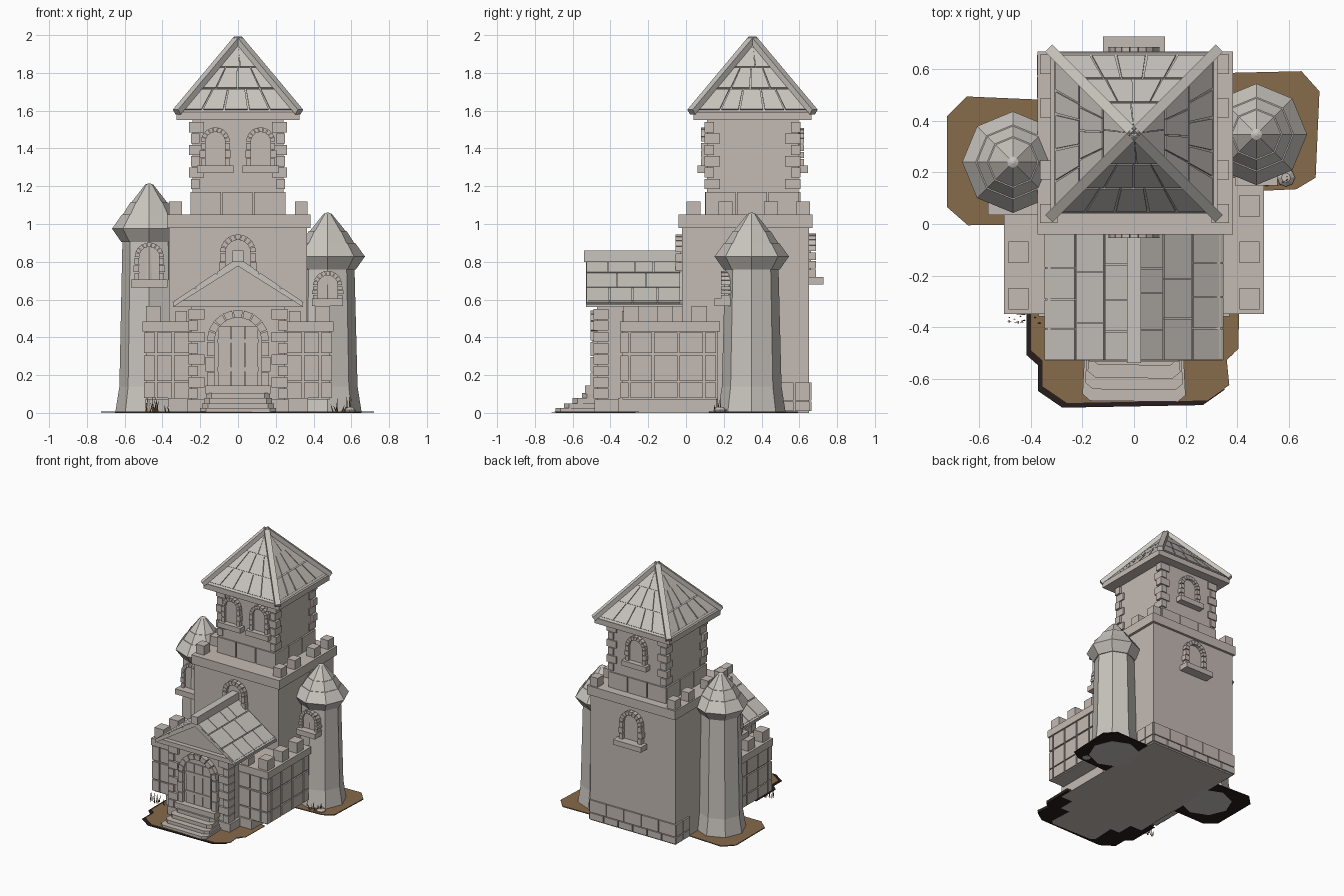
import bpy, bmesh, math, random
from mathutils import Vector

if "Cube" in bpy.data.objects:
    bpy.data.objects.remove(bpy.data.objects["Cube"])

random.seed(4)


def mat(name, col):
    m = bpy.data.materials.new(name)
    m.diffuse_color = (*col, 1)
    m.use_nodes = True
    m.node_tree.nodes["Principled BSDF"].inputs["Base Color"].default_value = m.diffuse_color
    return m


STONE = mat("wall stone", (0.55, 0.49, 0.45))
SLATE = mat("roof stone", (0.58, 0.55, 0.51))
EARTH = mat("brown earth", (0.24, 0.145, 0.07))
SOIL = mat("dark soil", (0.02, 0.012, 0.012))
GRASS = mat("dry grass", (0.13, 0.08, 0.03))


def finish(name, bm, m):
    bmesh.ops.recalc_face_normals(bm, faces=bm.faces)
    me = bpy.data.meshes.new(name)
    bm.to_mesh(me)
    bm.free()
    me.materials.append(m)
    ob = bpy.data.objects.new(name, me)
    bpy.context.collection.objects.link(ob)
    return ob


def loft(bm, rings):
    """Closed solid through rings of equal point count."""
    vs = [[bm.verts.new(p) for p in r] for r in rings]
    n = len(vs[0])
    for a, b in zip(vs, vs[1:]):
        for i in range(n):
            bm.faces.new((a[i], a[(i + 1) % n], b[(i + 1) % n], b[i]))
    bm.faces.new(vs[0][::-1])
    bm.faces.new(vs[-1])


def box(bm, x0, x1, y0, y1, z0, z1):
    loft(bm, [[(x0, y0, z), (x1, y0, z), (x1, y1, z), (x0, y1, z)] for z in (z0, z1)])


def boxes(name, items, m=STONE):
    bm = bmesh.new()
    for b in items:
        box(bm, *b)
    return finish(name, bm, m)


def beam(bm, p, q, w, h):
    p, q = Vector(p), Vector(q)
    d = (q - p).normalized()
    s = d.cross(Vector((0, 0, 1))).normalized() * w
    u = s.cross(d).normalized() * h
    loft(bm, [[c - s - u, c + s - u, c + s + u, c - s + u] for c in (p, q)])


def shingles(bm, a, b, c, d, rows, counts, gap=0.006, thick=0.008):
    """Raised plates in staggered rows on the patch a-b (low) to d-c (high)."""
    a, b, c, d = map(Vector, (a, b, c, d))
    n = (b - a).cross(d - a).normalized()
    for r, k in enumerate(counts):
        t0, t1 = rows[r] + 0.008, rows[r + 1] - 0.008
        cuts = [0] + [(i + random.uniform(-.15, .15)) / k for i in range(1, k)] + [1]
        for u0, u1 in zip(cuts, cuts[1:]):
            q = [a.lerp(b, u).lerp(d.lerp(c, u), t)
                 for u, t in ((u0 + gap, t0), (u1 - gap, t0), (u1 - gap, t1), (u0 + gap, t1))]
            loft(bm, [[p - n * 0.004 for p in q], [p + n * thick for p in q]])


def arch(name, cx, y0, side, zs, zc, r, t, depth, sill=0.02, sill_d=0.07, sill_h=0.04, fill=0.01):
    """Arched opening: jambs, wedge stones, sill and back panel; side -1 faces the front."""
    bm = bmesh.new()

    def prism(pts, d):
        loft(bm, [[(cx + s, y0 + side * e, z) for s, z in pts] for e in (-0.02, d)])
    for sg in (-1, 1):
        n = 3
        for i in range(n):
            za, zb = zs + (zc - zs) * i / n, zs + (zc - zs) * (i + 1) / n - 0.005
            e = 0.006 if i % 2 else 0
            prism([(sg * (r - t), za), (sg * (r + e), za), (sg * (r + e), zb), (sg * (r - t), zb)], depth)
    k = 9
    for i in range(k):
        a, b = math.pi * i / k + 0.02, math.pi * (i + 1) / k - 0.02
        prism([(q * math.cos(w), zc + q * math.sin(w)) for q, w in ((r - t, a), (r, a), (r, b), (r - t, b))], depth)
    ri = r - t + 0.002
    prism([(-ri, zs), (ri, zs)] + [(ri * math.cos(w), zc + ri * math.sin(w))
          for w in [math.pi * i / 10 for i in range(11)]], fill)
    if sill_h:
        w = r + sill
        prism([(-w, zs - sill_h), (w, zs - sill_h), (w, zs), (-w, zs)], sill_d)
    return finish(name, bm, STONE)


# Central keep with overhanging ledge and merlons
boxes("keep_body", [(-.365, .365, -.02, .652, 0, .99)])
boxes("keep_ledge", [(-.375, .385, -.04, .67, .98, 1.05)])
boxes("keep_merlons", [(x - .034, x + .034, y - .037, y + .037, 1.05, 1.12)
                       for x in (-.33, .335) for y in (.04, .21, .45, .62)])
bricks = []
for z0, z1, n in ((0.01, .06, 6), (.066, .16, 5)):
    w = .75 / n
    bricks += [(-.375 + i * w, -.375 + (i + 1) * w - .006, .6, .664, z0, z1) for i in range(n)]
    bricks += [(s * .37 - .007, s * .37 + .007, y, y + .08, z0, z1) for s in (-1, 1) for y in (.49, .576)]
boxes("keep_base_bricks", bricks)
arch("keep_front_window", 0, -.02, -1, .70, .85, .095, .03, .035)
arch("keep_back_window", 0, .652, 1, .72, .855, .095, .03, .035, .025, .075)

# Upper tower with brick course and corner stones
boxes("upper_tower", [(-.24, .24, .11, .595, 1.04, 1.56)])
course = []
for i in range(3):
    a, b = -.25 + i * .167, -.25 + (i + 1) * .167 - .008
    for y0, y1 in ((.1, .13), (.57, .605)):
        course.append((a, b, y0, y1, 1.05, 1.17))
    for s in (-1, 1):
        course.append((s * .24 - .012, s * .24 + .012, a + .352, b + .352, 1.05, 1.17))
boxes("upper_brick_course", course)
quoins = []
for i in range(6):
    z = 1.185 + i * .06
    lx, ly, o = (.06, .04, .02) if i % 2 else (.035, .07, .01)
    for sx in (-1, 1):
        for sy in (-1, 1):
            xs = sorted((sx * (.24 + o), sx * (.24 - lx)))
            ys = sorted((.352 + sy * (.243 + .01), .352 + sy * (.243 - ly)))
            quoins.append((*xs, *ys, z, z + .054))
boxes("upper_corner_stones", quoins)
for x in (-.12, .12):
    arch("upper_front_window", x, .11, -1, 1.31, 1.435, .077, .025, .03, .02, .05)
arch("upper_back_window", 0, .595, 1, 1.31, 1.425, .085, .027, .03, .02, .05)

# Pyramid roof with eaves, hip beams and shingles
boxes("roof_eaves", [(-.325, .325, .04, .665, 1.55, 1.592)])
bm = bmesh.new()
H, cy = .31, .352
base = [(-H, cy - H, 1.59), (H, cy - H, 1.59), (H, cy + H, 1.59), (-H, cy + H, 1.59)]
top = (0, cy, 1.965)
loft(bm, [base, [(x * .01, cy + (y - cy) * .01, 1.965) for x, y, z in base]])
for i in range(4):
    shingles(bm, base[i], base[(i + 1) % 4], top, top, (0.03, .33, .63, .95), (5, 4, 2), .008)
finish("main_roof", bm, SLATE)
bm = bmesh.new()
for x, y, z in base:
    beam(bm, (x * 1.045, cy + (y - cy) * 1.045, 1.593), (0, cy, 1.98), .02, .016)
finish("roof_hip_beams", bm, SLATE)

# Front hall with gable
boxes("hall_body", [(-.25, .25, -.47, 0, 0, .57), (-.37, .37, -.36, .1, 0, .08), (-.27, .27, -.485, -.3, 0, .07)])
boxes("hall_eaves", [(-.335, .335, -.52, -.02, .56, .595)])
bm = bmesh.new()
loft(bm, [[(-.32, y, .59), (.32, y, .59), (0, y, .8)] for y in (-.485, -.02)])
finish("hall_gable", bm, STONE)
bm = bmesh.new()
for s in (-1, 1):
    lo, hi = (s * .345, .575), (0, .812)
    prof = [lo, hi, (0, hi[1] - .035), (s * .345, .56)]
    loft(bm, [[(x, y, z) for x, z in prof] for y in (-.53, -.02)])
    p = [(s * .345, -.53, .577), (s * .345, -.03, .577), (0, -.03, .812), (0, -.53, .812)]
    if s < 0:
        p = [p[1], p[0], p[3], p[2]]
    shingles(bm, *p, (0.0, .35, .68, .98), (4, 3, 4), .004)
finish("hall_roof", bm, SLATE)
boxes("hall_ridge", [(-.028, .028, -.54, -.02, .8, .86)], SLATE)
q = []
for i in range(8):
    z, w = .075 + i * .06, .085 if i % 2 else .05
    for s in (-1, 1):
        q.append((*sorted((s * .262, s * (.262 - w))), -.49, -.41, z, z + .054))
boxes("hall_corner_stones", q)

# Door, threshold and steps
arch("door_arch", 0, -.47, -1, .14, .38, .165, .04, .035, sill_h=0)
boxes("door_planks", [(x - .034, x + .034, -.488, -.46, .145, .46) for x in (-.072, 0, .072)]
      + [(-.108, .108, -.494, -.46, z, z + .022) for z in (.22, .37)])
boxes("threshold", [(-.172, .172, -.535, -.46, .1, .145)])
bm = bmesh.new()
for w, y, z in ((.2, -.69, .025), (.19, -.645, .05), (.18, -.6, .078), (.17, -.55, .105)):
    loft(bm, [[(-w, y + .03, h), (-w + .03, y + .004, h), (w - .03, y, h), (w, y + .025, h),
               (w - .01, -.46, h), (-w + .01, -.46, h)] for h in (0, z)])
finish("front_steps", bm, STONE)

# Side wings with brick facing, ledge and merlons
for s, yb, ms in ((-1, .05, (-.29, -.11)), (1, .17, (-.29, -.11, .07))):
    side = "left" if s < 0 else "right"

    def mx(a, b):
        return sorted((s * a, s * b))
    boxes(side + "_wing", [(*mx(.2, .487), -.335, yb, .07, .45)])
    boxes(side + "_wing_ledge", [(*mx(.24, .505), -.35, yb + .01, .43, .485)])
    boxes(side + "_wing_merlons", [(*mx(.41, .488), m - .042, m + .042, .48, .565) for m in ms]
          + [(*mx(.27, .33), -.34, -.27, .48, .54)])
    bricks = []
    for j, (z0, z1) in enumerate(((.078, .162), (.17, .305), (.317, .425))):
        ys = [-.346, -.295, -.17, -.035, yb] if yb < .1 else [-.346, -.295, -.17, -.035, .1, yb]
        bricks += [(*mx(.46, .498), a, b - .01, z0, z1) for a, b in zip(ys, ys[1:])]
        bricks += [(*mx(a, b - .01), -.346, -.32, z0, z1)
                   for a, b in zip((.25, .35, .44), (.35, .44, .506))]
    boxes(side + "_wing_bricks", bricks)


# Eight-sided round towers with flared foot and conical roof
def octo(cx, cy, r, z):
    return [(cx + r * math.cos(math.pi * i / 4), cy + r * math.sin(math.pi * i / 4), z) for i in range(8)]


for side, cx, cy, ze, ht in (("left", -.47, .24, .975, .24), ("right", .475, .348, .828, .232)):
    bm = bmesh.new()
    loft(bm, [octo(cx, cy, r, z) for r, z in ((.18, 0), (.158, .14), (.142, ze - .07))])
    finish(side + "_turret", bm, SLATE)
    bm = bmesh.new()
    loft(bm, [octo(cx, cy, r, z) for r, z in ((.148, ze - .07), (.197, ze), (.145, ze + ht * .31),
                                             (.14, ze + ht * .31), (.1, ze + ht * .58), (.095, ze + ht * .58),
                                             (.022, ze + ht * .97), (.005, ze + ht))])
    finish(side + "_turret_roof", bm, SLATE)
arch("left_turret_window", -.47, .13, -1, .705, .825, .077, .024, .05, .02, .095, .042, .03)
arch("right_turret_window", .475, .235, -1, .605, .675, .077, .024, .05, .005, .085, .04, .03)

# Earth patches with a dark underside
patches = {
    "left": [(-.65, .495), (-.3, .48), (-.3, 0), (-.645, -.005), (-.725, .065), (-.725, .42)],
    "right": [(.3, .585), (.65, .593), (.72, .515), (.705, .18), (.63, .135), (.3, .12)],
    "front": [(-.4, -.25), (-.4, -.49), (-.355, -.53), (-.355, -.63), (-.26, -.695), (.285, -.685),
              (.37, -.625), (.36, -.525), (.405, -.485), (.41, -.25)]}
for side, pts in patches.items():
    off = .018 if side == "front" else 0
    for nm, z0, z1, m, o in (("_earth", .004, .008, EARTH, 0), ("_soil", .001, .004, SOIL, off)):
        bm = bmesh.new()
        loft(bm, [[(x - o, y - o, z) for x, y in pts] for z in (z0, z1)])
        finish(side + nm, bm, m)

# Grass tufts and a small rock
bm = bmesh.new()
for cx, cy, w, n in ((-.42, -.37, .07, 14), (.55, .165, .05, 12)):
    for i in range(n):
        x, y = cx + random.uniform(-w, w), cy + random.uniform(-.02, .02)
        h, lean = random.uniform(.03, .085), random.uniform(-.02, .02)
        loft(bm, [[(x - .004, y, .004), (x + .004, y, .004), (x, y + .005, .004)],
                  [(x + lean - .001, y, h), (x + lean + .001, y, h), (x + lean, y + .001, h)]])
finish("grass_tufts", bm, GRASS)
bm = bmesh.new()
loft(bm, [octo(.59, .18, r, z) for r, z in ((.03, 0), (.035, .015), (.018, .03))])
finish("small_rock", bm, STONE)
